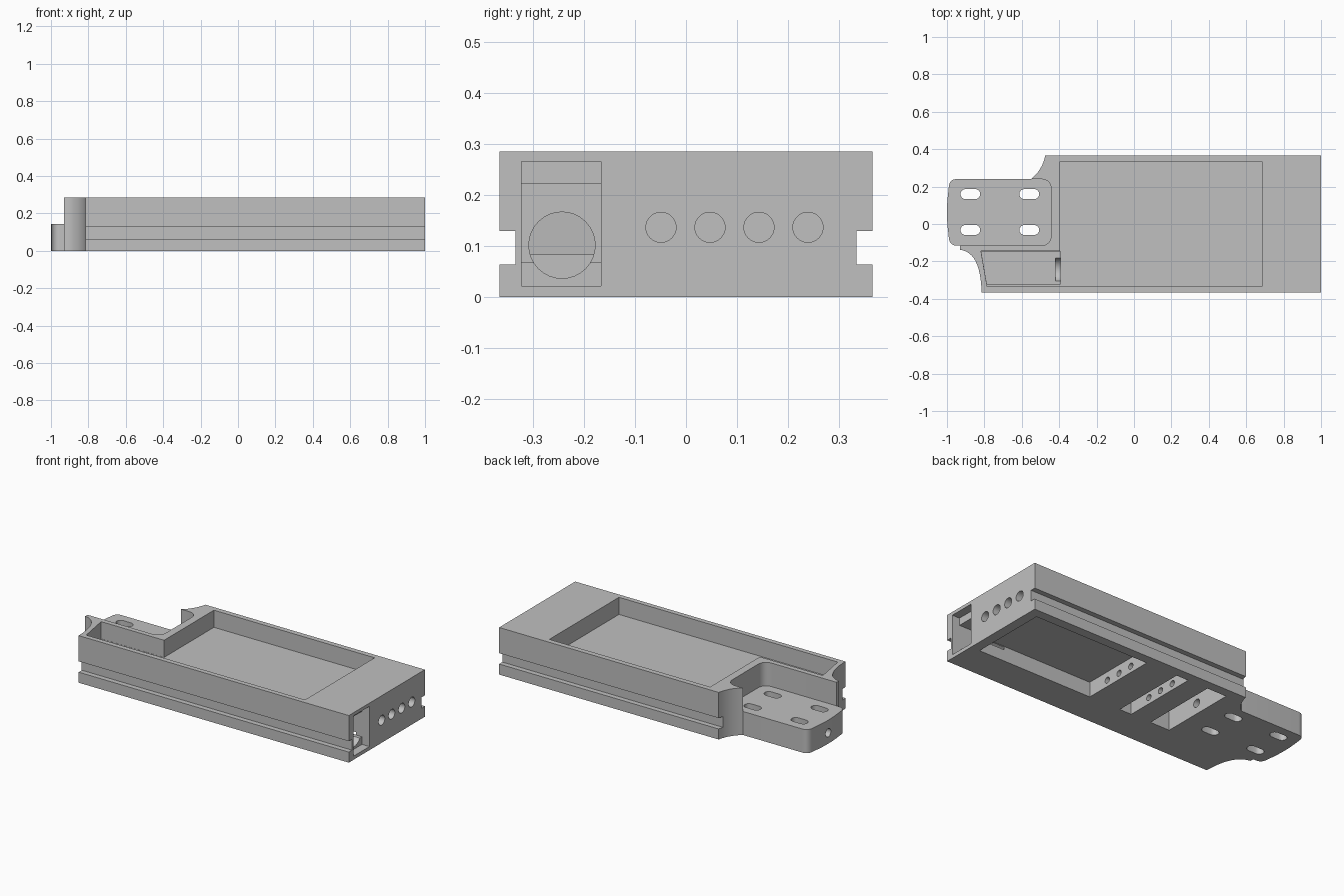
import bpy, bmesh, math
from mathutils import Vector, Matrix

cube = bpy.data.objects.get("Cube")
if cube:
    bpy.data.objects.remove(cube)

grey = bpy.data.materials.new("plain grey")
grey.use_nodes = True
colour = (0.53, 0.53, 0.53, 1)
grey.diffuse_color = colour
grey.node_tree.nodes["Principled BSDF"].inputs["Base Color"].default_value = colour


def make(name, bm):
    bmesh.ops.recalc_face_normals(bm, faces=bm.faces)
    mesh = bpy.data.meshes.new(name)
    bm.to_mesh(mesh)
    bm.free()
    mesh.materials.append(grey)
    obj = bpy.data.objects.new(name, mesh)
    bpy.context.collection.objects.link(obj)
    return obj


def prism(name, outline, z0, z1):
    bm = bmesh.new()
    face = bm.faces.new([bm.verts.new((x, y, z0)) for x, y in outline])
    out = bmesh.ops.extrude_face_region(bm, geom=[face])
    verts = [v for v in out["geom"] if isinstance(v, bmesh.types.BMVert)]
    bmesh.ops.translate(bm, verts=verts, vec=(0, 0, z1 - z0))
    return make(name, bm)


def curve(a, ctrl, b, n=12):
    a, ctrl, b = Vector(a), Vector(ctrl), Vector(b)
    return [tuple(a * (1 - t) ** 2 + ctrl * 2 * t * (1 - t) + b * t * t)
            for t in (i / n for i in range(n + 1))]


def rod(x0, x1, y, z, r):
    bm = bmesh.new()
    turn = Matrix.Translation(((x0 + x1) / 2, y, z)) @ Matrix.Rotation(math.pi / 2, 4, "Y")
    bmesh.ops.create_cone(bm, cap_ends=True, segments=32, radius1=r, radius2=r,
                          depth=x1 - x0, matrix=turn)
    return make("bore_cutter", bm)


def box(x0, x1, y0, y1, z0, z1):
    return prism("box_cutter", [(x0, y0), (x1, y0), (x1, y1), (x0, y1)], z0, z1)


def cut(cutter):
    mod = housing.modifiers.new("cut", "BOOLEAN")
    mod.operation = "DIFFERENCE"
    mod.solver = "EXACT"
    mod.object = cutter
    cutter.hide_render = True
    bpy.ops.object.modifier_apply(modifier=mod.name)
    bpy.data.objects.remove(cutter)


# Housing outline with the mounting tongue at its -x end
outline = [(1, -.365), (1, .365)]
outline += curve((-.475, .365), (-.49, .29), (-.55, .24))
outline += curve((-.95, .24), (-.985, .24), (-.99, .2), 6)
outline += curve((-.993, .17), (-1.007, .0625), (-.993, -.045), 8)
outline += curve((-.99, -.075), (-.985, -.115), (-.95, -.115), 6)
outline += [(-.93, -.115)]
outline += curve((-.93, -.138), (-.82, -.15), (-.815, -.365))
housing = prism("housing", outline, 0, .286)
bpy.context.view_layer.objects.active = housing
housing.select_set(True)

# Lower the tongue to half height, with rounded inner corners
recess = [(-1.1, -.2), (-.935, -.115)]
recess += curve((-.5, -.115), (-.445, -.115), (-.442, -.06), 8)
recess += curve((-.442, .185), (-.445, .24), (-.5, .24), 8)
recess += [(-.55, .24), (-.6, .3), (-1.1, .3)]
cut(prism("recess_cutter", recess, .143, .4))

# Rail grooves along both long sides
for side in (-1, 1):
    y0, y1 = sorted((side * .334, side * .5))
    cut(box(-1.1, 1.1, y0, y1, .064, .13))

# Shallow top tray, its side ledge and the deeper cable well
cut(box(-.395, .685, -.335, .333, .182, .4))
cut(prism("ledge_cutter", [(-.785, -.335), (-.38, -.335), (-.38, -.145), (-.818, -.145)], .182, .4))
cut(prism("well_cutter", [(-.787, -.32), (-.392, -.32), (-.392, -.146), (-.817, -.146)], .084, .3))

# Underside compartments
for x0, x1, top in ((.17, .94, .09), (-.12, -.04, .1), (-.385, -.255, .135)):
    cut(box(x0, x1, -.166, .308, -.1, top))

# Wire holes through the ribs, and the cable bore of the tongue
for y in (-.02, .077, .175):
    cut(rod(-.3, .25, y, .039, .018))
cut(rod(-1.1, -.3, .0625, .066, .025))

# Blind holes on the +x end
for i in range(4):
    cut(rod(.88, 1.1, -.049 + i * .096, .137, .0295))

# Socket opening on the +x end, joined to the large compartment
cut(box(.95, 1.1, -.322, -.167, .022, .266))
cut(box(.76, .96, -.322, -.167, .068, .222))
cut(box(.77, .91, -.25, -.15, .069, .085))

# Cable tunnel under the tray, from the socket to the well
cut(rod(-.42, 1.05, -.243, .102, .065))

# Slotted screw holes of the tongue
for x in (-.875, -.56):
    for y in (-.032, .16):
        slot = []
        for k in range(18):
            a = math.pi * (k % 9) / 8 - math.pi / 2 + (math.pi if k > 8 else 0)
            shift = .026 if k < 9 else -.026
            slot.append((x + shift + .027 * math.cos(a), y + .027 * math.sin(a)))
        cut(prism("slot_cutter", slot, -.1, .2))

bpy.ops.object.shade_smooth_by_angle(angle=math.radians(25))
